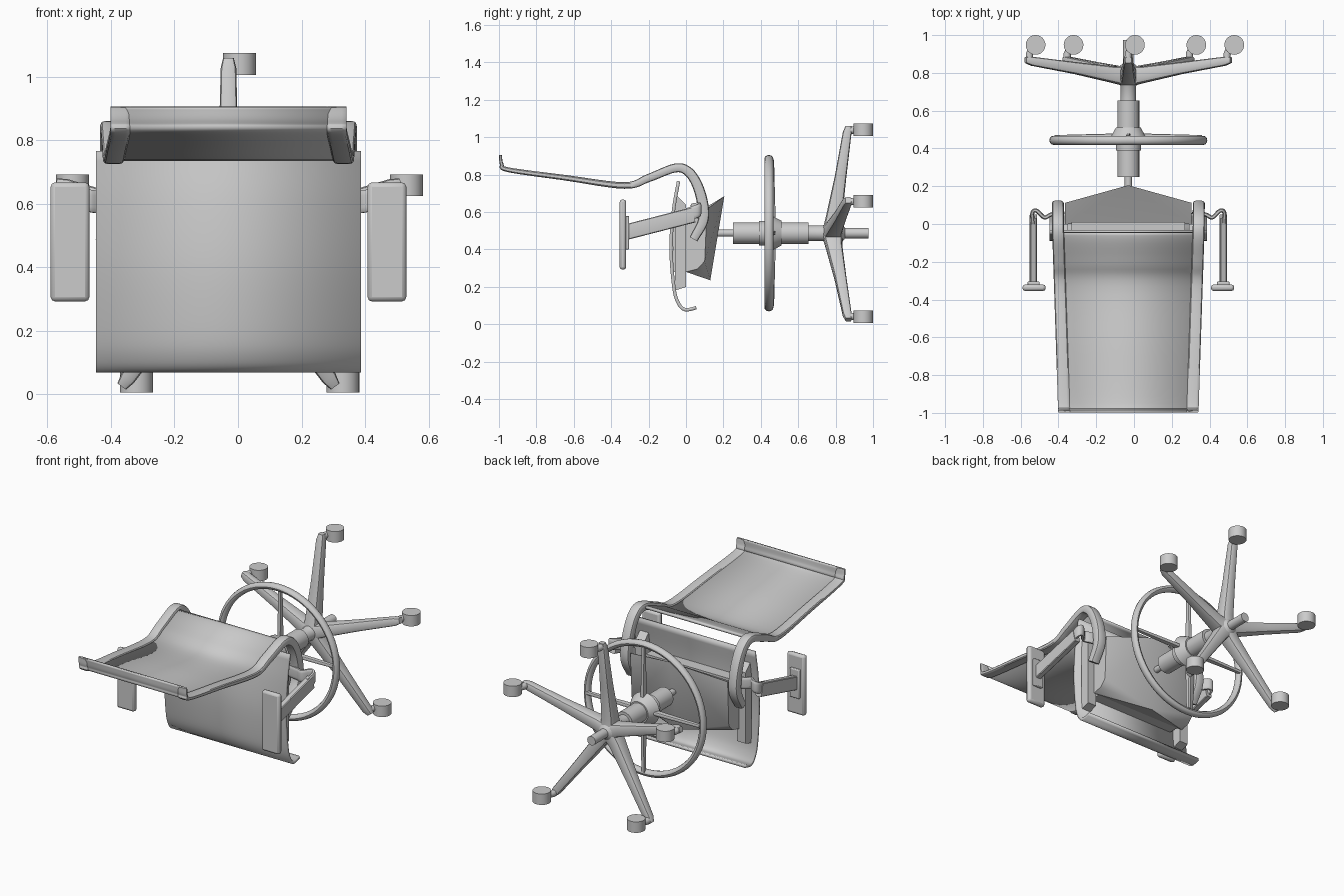
import bpy, bmesh, math
from mathutils import Vector

if "Cube" in bpy.data.objects:
    bpy.data.objects.remove(bpy.data.objects["Cube"])

CX, CZ = -0.03, 0.487   # axis of the column (runs along y)


def finish(name, bm, angle=35):
    bmesh.ops.recalc_face_normals(bm, faces=bm.faces)
    me = bpy.data.meshes.new(name)
    bm.to_mesh(me)
    bm.free()
    ob = bpy.data.objects.new(name, me)
    bpy.context.collection.objects.link(ob)
    bpy.ops.object.select_all(action='DESELECT')
    ob.select_set(True)
    bpy.context.view_layer.objects.active = ob
    bpy.ops.object.shade_smooth_by_angle(angle=math.radians(angle))
    return ob


def bevel(ob, w, seg=2):
    m = ob.modifiers.new("bevel", 'BEVEL')
    m.width, m.segments, m.limit_method = w, seg, 'ANGLE'


def smooth_path(pts, n=5):
    # Catmull-Rom through all points (any dimension)
    out = []
    P = [Vector(p) for p in pts]
    P = [P[0] * 2 - P[1]] + P + [P[-1] * 2 - P[-2]]
    for i in range(1, len(P) - 2):
        a, b, c, d = P[i - 1:i + 3]
        for k in range(n):
            t = k / n
            out.append(0.5 * (2 * b + (c - a) * t + (2 * a - 5 * b + 4 * c - d) * t * t
                              + (3 * b - a - 3 * c + d) * t ** 3))
    return out + [P[-2]]


def sweep(name, pts, sizes, axis, sides=12, power=0.5):
    # rounded-box section; sizes = (half along axis, half across) per point
    axis, bm, rings = Vector(axis), bmesh.new(), []
    for i, p in enumerate(pts):
        tan = (pts[min(i + 1, len(pts) - 1)] - pts[max(i - 1, 0)]).normalized()
        side = axis.cross(tan).normalized()
        ring = []
        for k in range(sides):
            a = 2 * math.pi * (k + 0.5) / sides
            c, s = math.cos(a), math.sin(a)
            u = math.copysign(abs(c) ** power, c) * sizes[i][0]
            v = math.copysign(abs(s) ** power, s) * sizes[i][1]
            ring.append(bm.verts.new(p + axis * u + side * v))
        rings.append(ring)
    for r, q in zip(rings, rings[1:]):
        for k in range(sides):
            j = (k + 1) % sides
            bm.faces.new((r[k], r[j], q[j], q[k]))
    bm.faces.new(rings[0])
    bm.faces.new(rings[-1])
    return finish(name, bm)


def hull(name, pts, bev=0):
    bm = bmesh.new()
    for p in pts:
        bm.verts.new(p)
    bmesh.ops.convex_hull(bm, input=bm.verts)
    bmesh.ops.dissolve_limit(bm, angle_limit=0.02, verts=bm.verts, edges=bm.edges)
    ob = finish(name, bm)
    if bev:
        bevel(ob, bev)
    return ob


def box(name, x0, x1, y0, y1, z0, z1, bev=0):
    return hull(name, [(x, y, z) for x in (x0, x1) for y in (y0, y1) for z in (z0, z1)], bev)


def lathe(name, prof, closed=False, seg=40):
    # prof = (radius, y) spun round the column axis
    bm = bmesh.new()
    vs = [bm.verts.new((CX + r, y, CZ)) for r, y in prof]
    es = [bm.edges.new(e) for e in zip(vs, vs[1:])]
    if closed:
        es.append(bm.edges.new((vs[-1], vs[0])))
    bmesh.ops.spin(bm, geom=vs + es, cent=(CX, 0, CZ), axis=(0, 1, 0),
                   angle=2 * math.pi, steps=seg, use_merge=True)
    bmesh.ops.remove_doubles(bm, verts=bm.verts, dist=1e-5)
    return finish(name, bm)


# seat: thin curved sheet with rolled front edge
seat = smooth_path([(-.04, .765), (-.068, .6), (-.08, .4), (-.065, .2), (-.042, .115),
                    (-.005, .078), (.055, .088)])
bm = bmesh.new()
rows = [[bm.verts.new((x, p[0], p[1])) for x in (CX - .417, CX + .417)] for p in seat]
for a, b in zip(rows, rows[1:]):
    bm.faces.new((a[0], a[1], b[1], b[0]))
ob = finish("seat", bm)
m = ob.modifiers.new("thick", 'SOLIDIFY')
m.thickness, m.offset = 0.018, 0

# back frame: (y, z, half width, half thickness)
frame = smooth_path([(-.992, .905, .032, .007), (-.985, .855, .032, .01), (-.95, .826, .032, .013),
                     (-.65, .784, .032, .015), (-.33, .742, .032, .018), (-.2, .782, .032, .022),
                     (-.06, .835, .032, .024), (.01, .818, .032, .026), (.06, .745, .032, .028),
                     (.09, .64, .032, .03), (.09, .55, .032, .028), (.04, .455, .03, .024)], 6)


def off(y):
    return 0.373 + 0.033 * min(y, 0)


for s, n in ((-1, "left"), (1, "right")):
    sweep("back_frame_" + n, [Vector((CX + s * off(p[0]), p[0], p[1])) for p in frame],
          [(p[2], p[3]) for p in frame], (1, 0, 0))

# back panel stretched between the frame tubes
bm = bmesh.new()
rows = []
for p in frame:
    if p[0] > -0.035:
        break
    rows.append([bm.verts.new((CX + s * off(p[0]), p[0], p[1])) for s in (-1, 1)])
for a, b in zip(rows, rows[1:]):
    bm.faces.new((a[0], a[1], b[1], b[0]))
ob = finish("back_panel", bm)
m = ob.modifiers.new("thick", 'SOLIDIFY')
m.thickness, m.offset = 0.014, 0

# mechanism under the seat: ridged body
pts = [(CX, .205, .685), (CX, .13, .235)]
for s in (-1, 1):
    pts += [(CX + s * .335, y, z) for y, z in
            ((.112, .615), (.1, .337), (.06, .295), (0, .56), (0, .28))]
hull("seat_mechanism", pts)
box("mechanism_mount", CX - .3, CX + .3, -.07, .01, .28, .58)

# armrests and seat side plates
for s, n in ((-1, "left"), (1, "right")):
    def X(d):
        return CX + s * d
    hull("side_plate_" + n, [(X(d), y, z) for d in (.32, .38) for y, z in
                             ((-.06, .7), (0, .64), (0, .2), (-.06, .18))])
    path = smooth_path([(X(.34), .07, .6), (X(.41), .05, .605), (X(.445), .035, .61),
                        (X(.485), .07, .615), (X(.508), .06, .605), (X(.505), 0, .585)])
    sweep("arm_bracket_" + n, path, [(.036, .011)] * len(path), (0, 0, 1))
    post = [Vector((X(.503), .04, .585)), Vector((X(.503), -.33, .49))]
    sweep("arm_post_" + n, post, [(.02, .042)] * 2, (1, 0, 0), power=.3)
    box("arm_post_collar_" + n, X(.47), X(.535), -.325, -.305, .4, .58, .005)
    box("arm_pad_" + n, X(.438), X(.56), -.355, -.32, .292, .667, .014)

# column with collar, stepped tubes and lower stub
lathe("column", [(0, .14), (.019, .14), (.019, .25), (.058, .25), (.058, .39), (.066, .39),
                 (.066, .43), (.058, .43), (.058, .655), (.041, .655), (.041, .73), (.058, .76),
                 (.055, .83), (.028, .85), (.028, .975), (0, .975)])

# foot ring and spokes
lathe("foot_ring", [(.398 + .02 * math.cos(k * math.pi / 6), .443 + .024 * math.sin(k * math.pi / 6))
                    for k in range(12)], True, 64)
lathe("ring_hub", [(.056, .44), (.1, .445), (.085, .475), (.066, .51), (.056, .51)])
for k in range(4):
    a = k * math.pi / 2
    d = Vector((math.sin(a), 0, math.cos(a)))
    c = Vector((CX, .46, CZ))
    sweep("ring_spoke", [c + d * .05, c + d * .39], [(.02, .012), (.011, .01)], (0, 1, 0))

# five-legged base with pegs and casters
for k in range(5):
    a = k * 2 * math.pi / 5
    d = Vector((math.sin(a), 0, math.cos(a)))
    c = Vector((CX, 0, CZ))
    Y = Vector((0, 1, 0))
    sweep("base_leg", [c + d * r + Y * y for r, y in ((.02, .785), (.08, .79), (.3, .826), (.54, .862), (.572, .868))],
          [(.055, .045), (.045, .04), (.032, .031), (.024, .025), (.016, .017)], (0, 1, 0))
    e = c + d * .55
    sweep("caster_peg", [e + Y * .86, e + Y * .9, e + Vector((.02, .945, 0))],
          [(.02, .02)] * 3, (0, 0, 1), power=1)
    w = c + d * .553
    bm = bmesh.new()
    bmesh.ops.create_cone(bm, cap_ends=True, segments=32, radius1=.052, radius2=.052, depth=.068)
    z = max(w.z, .034)
    bmesh.ops.translate(bm, verts=bm.verts, vec=(w.x + .035, .948, z))
    finish("caster", bm)
